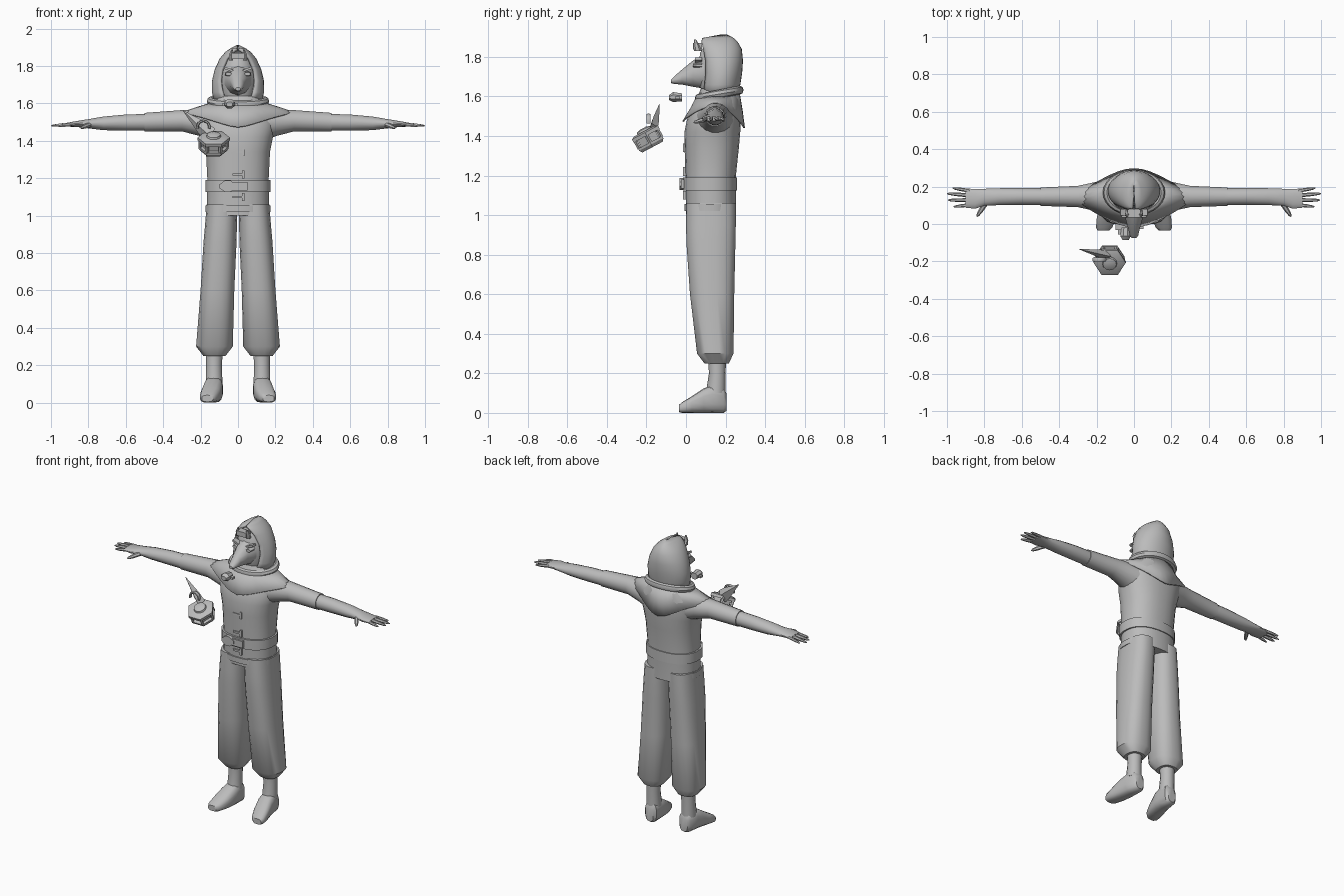
import bpy, bmesh, math
from mathutils import Vector, Matrix

if "Cube" in bpy.data.objects:
    bpy.data.objects.remove(bpy.data.objects["Cube"])

grey = bpy.data.materials.new("plain grey")
grey.diffuse_color = (0.5, 0.5, 0.5, 1)
grey.use_nodes = True
grey.node_tree.nodes["Principled BSDF"].inputs["Base Color"].default_value = grey.diffuse_color


def finish(name, bm, angle=40, thick=0):
    bmesh.ops.recalc_face_normals(bm, faces=bm.faces)
    me = bpy.data.meshes.new(name)
    bm.to_mesh(me)
    bm.free()
    ob = bpy.data.objects.new(name, me)
    bpy.context.collection.objects.link(ob)
    me.materials.append(grey)
    bpy.ops.object.select_all(action='DESELECT')
    ob.select_set(True)
    bpy.context.view_layer.objects.active = ob
    bpy.ops.object.shade_smooth_by_angle(angle=math.radians(angle))
    if thick:
        mod = ob.modifiers.new("thickness", 'SOLIDIFY')
        mod.thickness = thick
        mod.offset = -1
    return ob


def skin(name, rings, closed=True, caps=True, angle=40, thick=0):
    """Bridge rings of points into a surface."""
    bm = bmesh.new()
    rows = [[bm.verts.new(p) for p in r] for r in rings]
    n = len(rows[0])
    for a, b in zip(rows, rows[1:]):
        for i in range(n if closed else n - 1):
            j = (i + 1) % n
            bm.faces.new((a[i], a[j], b[j], b[i]))
    if caps:
        bm.faces.new(rows[0])
        bm.faces.new(rows[-1])
    return finish(name, bm, angle, thick)


def oval(axis, t, cu, cv, ru, rv, n=20, p=2.0):
    """Rounded ring at t along an axis; (u, v) are the other two axes in order."""
    pts = []
    for i in range(n):
        a = 2 * math.pi * (i + 0.5) / n
        c, s = math.cos(a), math.sin(a)
        u = cu + ru * math.copysign(abs(c) ** (2 / p), c)
        v = cv + rv * math.copysign(abs(s) ** (2 / p), s)
        pts.append({'x': (t, u, v), 'y': (u, t, v), 'z': (u, v, t)}[axis])
    return pts


def loft(name, axis, rows, n=20, p=2.0, angle=40):
    return skin(name, [oval(axis, *r, n=n, p=p) for r in rows], angle=angle)


def box(name, lo, hi, tilt=0):
    bm = bmesh.new()
    lo, hi = Vector(lo), Vector(hi)
    bmesh.ops.create_cube(bm, size=1, matrix=Matrix.Translation((lo + hi) / 2)
                          @ Matrix.Rotation(tilt, 4, 'Y') @ Matrix.Diagonal((*(hi - lo), 1)))
    return finish(name, bm, 30)


# Coat body: z, x centre, y centre, x radius, y radius
loft("torso", 'z', [
    (1.00, 0, .127, .168, .127), (1.20, 0, .125, .165, .128), (1.34, 0, .130, .172, .138),
    (1.42, 0, .133, .188, .142), (1.49, 0, .142, .205, .136), (1.55, 0, .155, .190, .118),
    (1.59, 0, .162, .145, .108), (1.64, 0, .165, .11, .09)], n=28, p=2.3)

# Belts and front fastenings
for name, z0, z1, r, front in (("upper_belt", 1.125, 1.19, .176, .137), ("lower_belt", 1.02, 1.055, .176, .131)):
    loft(name, 'z', [(z0, 0, .122, r, front), (z1, 0, .122, r, front)], n=28, p=2.3)
loft("buckle", 'y', [(-.032, -.055, 1.157, .048, .034), (.0, -.055, 1.157, .048, .034)], n=8, p=1.6)
box("belt_tongue", (-.05, -.026, 1.135), (.05, 0, 1.18))
for z in (1.34, 1.22, 1.10):
    box("coat_clasp", (-.03, -.012, z - .006), (.03, .02, z + .006))
    box("clasp_bar", (.022, -.014, z - .022), (.034, .02, z + .022))

# Shoulder cape with a point at front and back
cape = []
for t, rx, ry, cy in ((0, .13, .108, .165), (.5, .20, .132, .155), (1, .30, .158, .140)):
    row = []
    for i in range(32):
        a = 2 * math.pi * i / 32
        c, s = math.cos(a), math.sin(a)
        hem = 1.475 + .08 * abs(c) ** 1.5 - (.035 if s > 0 else 0) * s ** 4
        z = 1.61 + (hem - 1.61) * t ** (1.0 if abs(c) < .5 else 1.25)
        row.append((rx * c * (.75 + .25 * abs(c) ** 3 if t else 1), cy + ry * s * (1 - .25 * t * c ** 2), z))
    cape.append(row)
skin("shoulder_cape", cape, caps=False, thick=.008)

# Collar roll, dipping at the front
ring = []
for i in range(28):
    a = 2 * math.pi * i / 28
    c, s = math.cos(a), math.sin(a)
    ring.append([(c * (.145 + .022 * math.cos(b)), .168 + s * (.105 + .018 * math.cos(b)),
                  1.612 + .02 * s + .022 * math.sin(b))
                 for b in [2 * math.pi * k / 8 for k in range(8)]])
skin("collar", ring + ring[:1], caps=False)

# Hood: z, x radius, front y, back y, half width of the opening
hood = []
for z, rx, yf, yb, ox in ((1.60, .125, .075, .262, .06), (1.66, .140, .072, .275, .085),
                          (1.72, .139, .070, .284, .095), (1.78, .125, .066, .288, .088),
                          (1.84, .098, .062, .282, .062), (1.875, .068, .064, .262, .035),
                          (1.895, .040, .080, .242, .006), (1.912, .006, .17, .21, .001)):
    a0 = math.asin(min(ox / rx, .9))
    cy, ry = (yf + yb) / 2, (yb - yf) / 2
    hood.append([(rx * math.sin(a), cy - ry * math.cos(a), z)
                 for a in [a0 + (2 * math.pi - 2 * a0) * i / 24 for i in range(25)]])
skin("hood", hood, closed=False, caps=False, thick=.014, angle=50)

# Head and long-snouted mask
loft("head", 'z', [(1.60, 0, .16, .075, .07), (1.66, 0, .15, .09, .085), (1.75, 0, .15, .098, .09),
                   (1.82, 0, .15, .075, .08), (1.87, 0, .15, .035, .05)], n=16)
loft("mask_snout", 'y', [(.09, 0, 1.725, .075, .085), (.035, 0, 1.715, .05, .066), (-.02, 0, 1.698, .034, .038),
                         (-.06, 0, 1.682, .024, .019), (-.076, 0, 1.676, .013, .009)], n=10)
box("brow_plate", (-.036, .035, 1.838), (.036, .08, 1.87))
for s in (-1, 1):
    loft("mask_eye", 'y', [(.036, s * .05, 1.757, .017, .010), (.08, s * .05, 1.757, .022, .014)], n=8)
    box("brow_ridge", (s * .05 - .025, .045, 1.776), (s * .05 + .025, .08, 1.788), -s * .35)
    loft("brow_horn", 'z', [(1.83, s * .037, .06, .013, .02), (1.86, s * .039, .052, .011, .014),
                            (1.888, s * .031, .046, .004, .005)], n=6)

for s in (-1, 1):
    side = "right" if s < 0 else "left"
    # Upper sleeve, forearm and palm: x, y centre, z centre, y radius, z radius
    loft(side + "_sleeve", 'x', [(s * x, *r) for x, *r in (
        (.13, .145, 1.485, .10, .09), (.21, .147, 1.498, .078, .072), (.30, .147, 1.507, .058, .058),
        (.50, .146, 1.499, .050, .051))], n=16)
    loft(side + "_forearm", 'x', [(s * x, *r) for x, *r in (
        (.47, .146, 1.499, .046, .046), (.60, .147, 1.497, .046, .044), (.72, .146, 1.493, .046, .037),
        (.80, .143, 1.491, .046, .025), (.85, .135, 1.490, .054, .018), (.90, .138, 1.487, .052, .012))], n=16)
    # Fingers and thumb
    for name, a, b, r in (("finger", (.88, .178, 1.489), (.970, .192, 1.480), .010),
                          ("finger", (.88, .153, 1.490), (1.00, .163, 1.480), .011),
                          ("finger", (.88, .127, 1.490), (.995, .128, 1.480), .011),
                          ("finger", (.88, .102, 1.488), (.965, .092, 1.478), .010),
                          ("thumb", (.79, .115, 1.488), (.84, .040, 1.468), .014)):
        a, b = Vector((s * a[0], *a[1:])), Vector((s * b[0], *b[1:]))
        d = (b - a).normalized()
        u = d.cross(Vector((0, 0, 1))).normalized()
        v = d.cross(u)
        skin(side + "_" + name, [[a.lerp(b, t) + (u * math.cos(k * math.pi / 3) + v * math.sin(k * math.pi / 3)) * r * w
                                  for k in range(6)] for t, w in ((0, 1), (.55, .9), (.9, .6), (1, .2))])
    # Wide trouser leg gathered at the shin, then the ankle
    loft(side + "_trouser_leg", 'z', [(z, s * cx, *r) for z, cx, *r in (
        (1.06, .085, .127, .083, .126), (.95, .091, .126, .086, .127), (.86, .096, .126, .089, .125),
        (.60, .110, .132, .091, .113), (.30, .126, .148, .099, .093), (.25, .126, .155, .060, .062))], n=20, p=2.5)
    loft(side + "_ankle", 'z', [(z, s * cx, *r) for z, cx, *r in (
        (.28, .126, .157, .046, .046), (.20, .128, .158, .043, .042), (.10, .128, .150, .046, .050))], n=14)
    # Foot, turned slightly outwards
    loft(side + "_foot", 'y', [(y, s * cx, *r) for y, cx, *r in (
        (.204, .125, .055, .028, .045), (.19, .125, .064, .042, .064), (.13, .130, .070, .050, .070),
        (.09, .134, .062, .053, .062), (.03, .147, .042, .053, .042), (-.02, .160, .027, .044, .027),
        (-.036, .164, .022, .030, .018))], n=14, p=2.8)

# Small clasp below the chin
loft("chin_clasp", 'y', [(-.085, -.045, 1.595, .018, .014), (-.065, -.045, 1.597, .030, .027),
                         (-.02, -.045, 1.595, .025, .022)], n=8)
box("chin_clasp_bar", (-.085, -.055, 1.587), (0, -.03, 1.600))

# Hanging hexagonal lantern, tilted forward
tilt = Matrix.Translation((-.13, -.185, 1.375)) @ Matrix.Rotation(math.radians(28), 4, 'X')


def drum(name, rows, n=6):
    rings = [[tilt @ Vector((r * math.cos(2 * math.pi * k / n), r * math.sin(2 * math.pi * k / n), z))
              for k in range(n)] for z, r in rows]
    return skin(name, rings, angle=25)


drum("lantern_base", [(-.035, .068), (-.020, .080), (-.008, .080)])
drum("lantern_core", [(-.02, .058), (.045, .058)])
drum("lantern_top", [(.030, .086), (.048, .086), (.056, .066)])
drum("lantern_lens", [(.05, .042), (.066, .036), (.072, .018)], 12)
for k in range(6):
    a = math.pi * k / 3
    p = Vector((.072 * math.cos(a), .072 * math.sin(a), 0))
    skin("lantern_post", [[tilt @ (p + Vector((dx * .01, dy * .01, z))) for dx, dy in ((1, 0), (0, 1), (-1, 0), (0, -1))]
                          for z in (-.01, .035)], angle=25)

# Pointed blade and hook rising from the lantern
tip, root = Vector((-.292, -.135, 1.56)), Vector((-.15, -.165, 1.435))
across, deep = Vector((.6, -.2, .62)).normalized(), Vector((.1, .9, .35)).normalized()
skin("lantern_blade", [[root.lerp(tip, t) + across * x * w + deep * y * w
                        for x, y in ((1, 0), (0, .6), (-1, 0), (0, -.6))]
                       for t, w in ((0, .042), (.3, .036), (1, .002))], angle=25)
hook = []
for i in range(9):
    a = math.pi * (i / 8 * 1.2 - .1)
    c = Vector((-.185, -.19, 1.475))
    d = Vector((math.cos(a), 0, math.sin(a)))
    hook.append([c + d * (.032 + .007 * math.cos(b)) + Vector((0, .012 * math.sin(b), 0))
                 for b in [k * math.pi / 3 for k in range(6)]])
skin("lantern_hook", hook)
